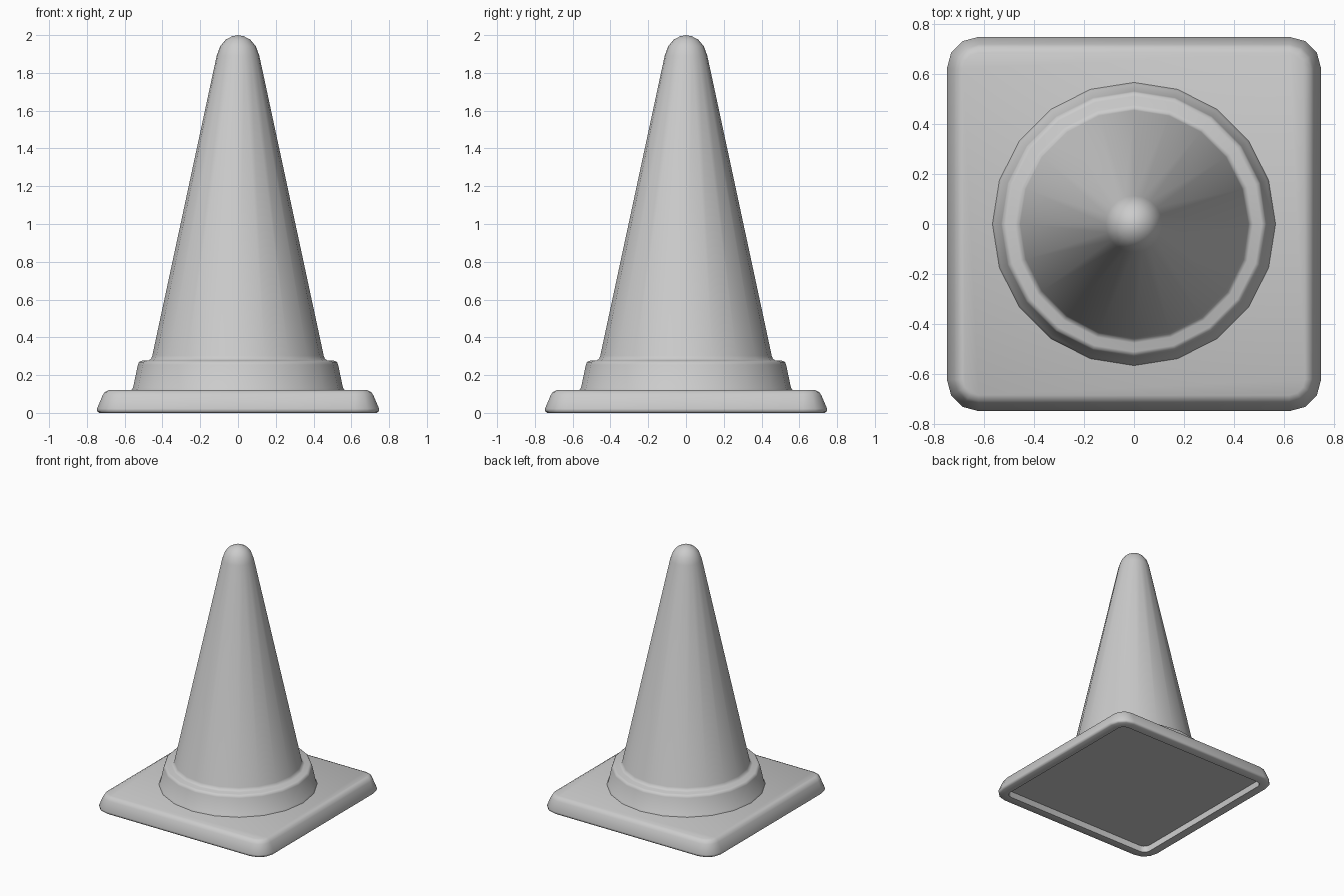
import bpy
from math import sin, cos, pi, radians

if "Cube" in bpy.data.objects:
    bpy.data.objects.remove(bpy.data.objects["Cube"])


def loft(name, rings, cap_start=False, tip=None):
    """Skin equal-length rings; optionally cap the first ring, end in a cap or a tip."""
    n = len(rings[0])
    verts = [v for r in rings for v in r]
    faces = []
    for k in range(len(rings) - 1):
        for i in range(n):
            j = (i + 1) % n
            faces.append((k * n + i, k * n + j, (k + 1) * n + j, (k + 1) * n + i))
    if cap_start:
        faces.append(tuple(reversed(range(n))))
    last = (len(rings) - 1) * n
    if tip:
        verts.append(tip)
        faces += [(last + i, last + (i + 1) % n, len(verts) - 1) for i in range(n)]
    else:
        faces.append(tuple(range(last, last + n)))
    mesh = bpy.data.meshes.new(name)
    mesh.from_pydata(verts, [], faces)
    obj = bpy.data.objects.new(name, mesh)
    bpy.context.collection.objects.link(obj)
    bpy.ops.object.select_all(action='DESELECT')
    obj.select_set(True)
    bpy.context.view_layer.objects.active = obj
    bpy.ops.object.shade_smooth_by_angle(angle=radians(50))
    return obj


def rounded_square(half, z, centre=0.62, steps=3):
    """Square ring whose corner arcs share fixed centres."""
    r = half - centre
    ring = []
    for q, (sx, sy) in enumerate(((1, 1), (-1, 1), (-1, -1), (1, -1))):
        for s in range(steps + 1):
            a = (q + s / steps) * pi / 2
            ring.append((sx * centre + r * cos(a), sy * centre + r * sin(a), z))
    return ring


def circle(r, z, n=20):
    return [(r * cos(2 * pi * i / n), r * sin(2 * pi * i / n), z) for i in range(n)]


# Base plate: shallow recess underneath, tapered wall, softened top edge
plate = [(0.67, 0.05), (0.67, 0.0), (0.735, 0.0), (0.745, 0.008), (0.747, 0.022),
         (0.717, 0.092), (0.706, 0.110), (0.683, 0.121)]
loft("base_plate", [rounded_square(h, z) for h, z in plate], cap_start=True)

# Collar and tapering cone with a rounded tip
cone = [(0.565, 0.115), (0.565, 0.121), (0.556, 0.132), (0.530, 0.255),
        (0.524, 0.270), (0.510, 0.276), (0.475, 0.277), (0.461, 0.285),
        (0.454, 0.302), (0.113, 1.89), (0.095, 1.94), (0.066, 1.975), (0.033, 1.993)]
loft("cone_body", [circle(r, z) for r, z in cone], cap_start=True, tip=(0, 0, 2.0))
